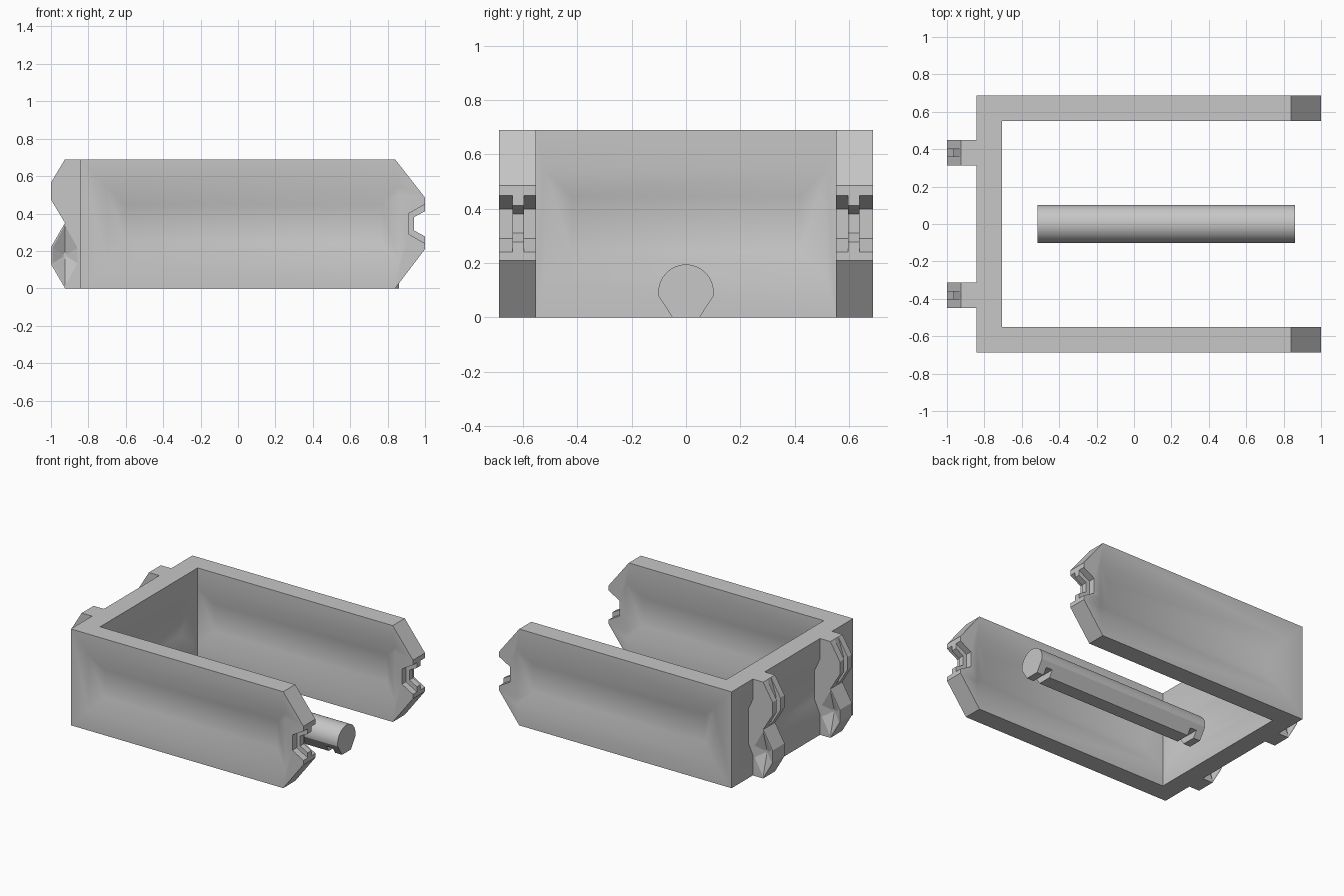
import bpy, bmesh, math

if "Cube" in bpy.data.objects:
    bpy.data.objects.remove(bpy.data.objects["Cube"])

gray = bpy.data.materials.new("plain gray")
gray.diffuse_color = (0.57, 0.57, 0.57, 1)
gray.use_nodes = True
gray.node_tree.nodes["Principled BSDF"].inputs["Base Color"].default_value = gray.diffuse_color


def loft(name, a, b):
    """Closed solid between two matching loops of 3D points."""
    bm = bmesh.new()
    va = [bm.verts.new(p) for p in a]
    vb = [bm.verts.new(p) for p in b]
    bm.faces.new(va)
    bm.faces.new(vb[::-1])
    n = len(va)
    for i in range(n):
        j = (i + 1) % n
        bm.faces.new((va[j], va[i], vb[i], vb[j]))
    bmesh.ops.recalc_face_normals(bm, faces=bm.faces)
    me = bpy.data.meshes.new(name)
    bm.to_mesh(me)
    bm.free()
    me.materials.append(gray)
    ob = bpy.data.objects.new(name, me)
    bpy.context.collection.objects.link(ob)
    return ob


def prism_y(name, pts, y0, y1):
    return loft(name, [(x, y0, z) for x, z in pts], [(x, y1, z) for x, z in pts])


def box(name, x0, x1, y0, y1, z0, z1):
    return prism_y(name, [(x0, z0), (x1, z0), (x1, z1), (x0, z1)], y0, y1)


def cut(ob, cutter):
    m = ob.modifiers.new("cut", 'BOOLEAN')
    m.operation, m.solver, m.object = 'DIFFERENCE', 'EXACT', cutter
    bpy.context.view_layer.objects.active = ob
    bpy.ops.object.modifier_apply(modifier=m.name)
    bpy.data.objects.remove(cutter)


def smooth(ob, deg):
    bpy.ops.object.select_all(action='DESELECT')
    ob.select_set(True)
    bpy.context.view_layer.objects.active = ob
    bpy.ops.object.shade_smooth_by_angle(angle=math.radians(deg))


H, W, I, B, BI = 0.69, 0.688, 0.552, -0.843, -0.706
# U-shaped frame
u = [(B, -W), (1, -W), (1, -I), (BI, -I), (BI, I), (1, I), (1, W), (B, W)]
frame = loft("u_frame", [(x, y, 0) for x, y in u], [(x, y, H) for x, y in u])

# Chamfered arm tips
cut(frame, prism_y("cutter", [(0.8, 0.741), (1.1, 0.357), (1.1, 0.85)], -1, 1))
cut(frame, prism_y("cutter", [(0.8, -0.0525), (1.1, -0.1), (1.1, 0.341)], -1, 1))

# Stepped notch in each arm tip, shallower in the middle strip
deep = [(1.05, 0.478), (0.913, 0.40), (0.913, 0.29), (1.05, 0.212)]
shallow = [(1.05, 0.44), (0.94, 0.38), (0.94, 0.31), (1.05, 0.25)]
for s in (-1, 1):
    for pts, y0, y1 in ((deep, 0.5, 0.597), (shallow, 0.59, 0.645), (deep, 0.639, 0.75)):
        cut(frame, prism_y("cutter", pts, s * y0, s * y1))


# Pan-shaped scoops with sloped borders in both sides of all walls
def rect(a0, a1, inset):
    z0, z1 = 0.145, 0.545
    return [(a0 + inset, z0 + inset), (a1 - inset, z0 + inset),
            (a1 - inset, z1 - inset), (a0 + inset, z1 - inset)]


D = 0.045
for s in (-1, 1):
    for y, d in ((W, -D), (I, D)):
        cut(frame, loft("cutter", [(x, s * (y - d * 0.01), z) for x, z in rect(-0.704, 0.862, 0)],
                        [(x, s * (y + d), z) for x, z in rect(-0.704, 0.862, 0.1)]))
for x, d in ((B, D), (BI, -D)):
    cut(frame, loft("cutter", [(x - d * 0.01, y, z) for y, z in rect(-0.52, 0.52, 0)],
                    [(x + d, y, z) for y, z in rect(-0.52, 0.52, 0.1)]))
smooth(frame, 30)

# Hinge brackets on the back wall, rooted down to the scoop floor
bracket = [(-0.843, 0), (-0.925, 0), (-1, 0.13), (-1, 0.22), (-0.925, 0.35),
           (-1, 0.475), (-1, 0.565), (-0.925, H), (-0.843, H), (-0.795, 0.5), (-0.795, 0.2)]
hexagon = [(-0.925, 0.01), (-0.993, 0.133), (-0.993, 0.217), (-0.925, 0.34),
           (-0.857, 0.217), (-0.857, 0.133)]
cx, cz = -0.925, 0.175
for s, side in ((-1, "front"), (1, "rear")):
    b = prism_y(side + "_bracket", bracket, s * 0.313, s * 0.448)
    # Guide channel down the upper knuckle
    channel = [(-0.925, 0.37), (-0.965, 0.475), (-0.965, 0.565), (-0.925, 0.692),
               (-1.1, 0.70), (-1.1, 0.37)]
    cut(b, prism_y("cutter", channel, s * 0.36, s * 0.402))
    # Faceted socket on both sides of the lower knuckle
    for y, d in ((0.448, -0.04), (0.313, 0.04)):
        tip = [(cx + (x - cx) * 0.12, s * (y + d), cz + (z - cz) * 0.12) for x, z in hexagon]
        cut(b, loft("cutter", [(x, s * (y - d * 0.02), z) for x, z in hexagon], tip))

# Loose pivot rod with a tapered flat underside
arc = [math.radians(-8 + 196 * i / 24) for i in range(25)]
prof = [(-0.05, 0), (0.05, 0)] + [(0.102 * math.cos(t), 0.093 + 0.102 * math.sin(t)) for t in arc]
rod = loft("pivot_rod", [(-0.515, y, z) for y, z in prof], [(0.86, y, z) for y, z in prof])
for x in (-0.46, 0.755):
    cut(rod, box("cutter", x, x + 0.05, -0.2, 0.2, -0.1, 0.045))
smooth(rod, 25)
